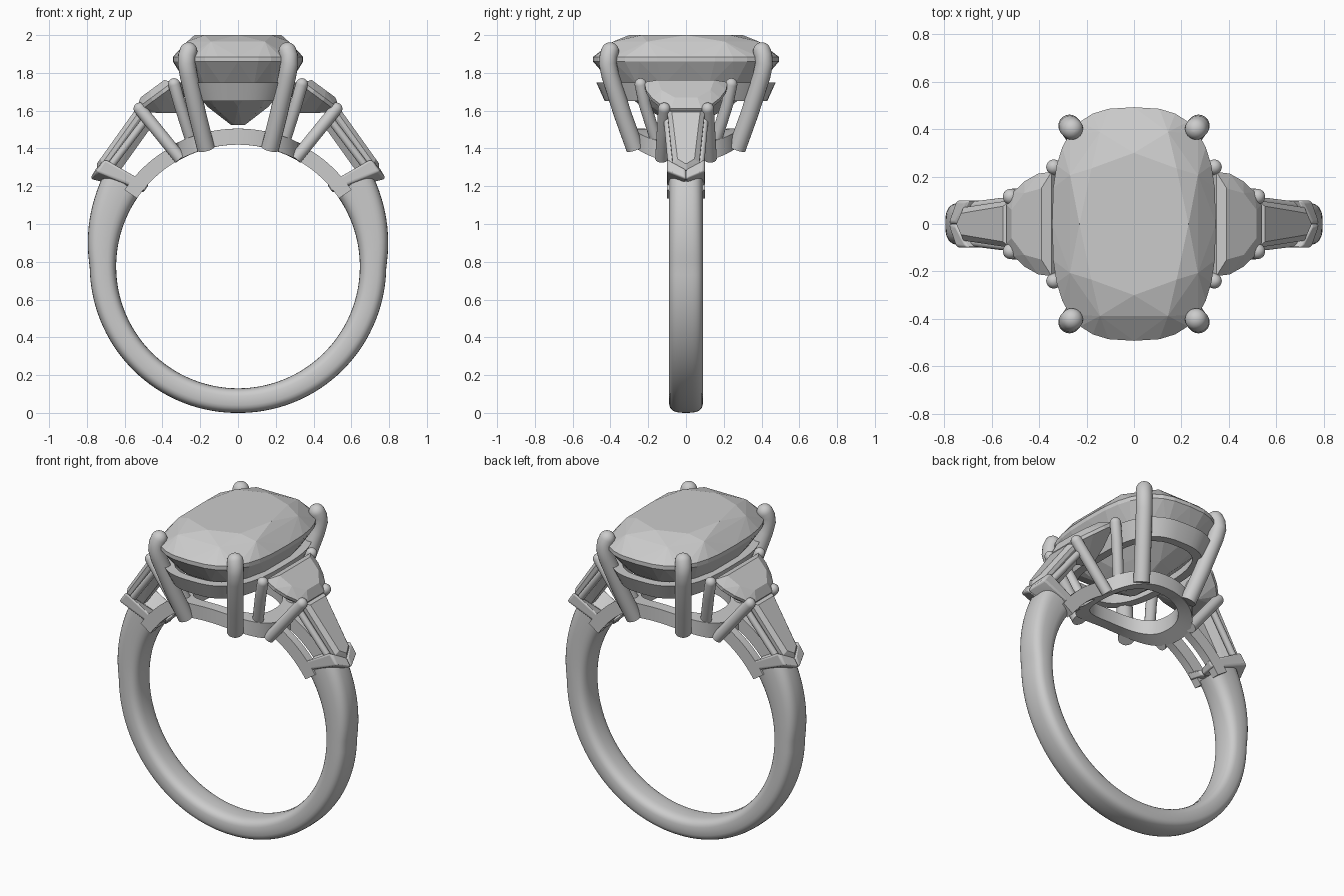
import bpy, bmesh, math
from mathutils import Vector

if "Cube" in bpy.data.objects:
    bpy.data.objects.remove(bpy.data.objects["Cube"])

metal = bpy.data.materials.new("polished grey")
metal.use_nodes = True
GREY = (0.6, 0.6, 0.6, 1)
metal.diffuse_color = GREY
metal.node_tree.nodes["Principled BSDF"].inputs["Base Color"].default_value = GREY

CZ, RI = 0.775, 0.645      # finger hole centre height and radius
SHOULDER = 36              # angle where the shank ends


def finish(name, bm, smooth=None, bevel=0):
    bmesh.ops.recalc_face_normals(bm, faces=bm.faces)
    me = bpy.data.meshes.new(name)
    bm.to_mesh(me)
    bm.free()
    ob = bpy.data.objects.new(name, me)
    bpy.context.collection.objects.link(ob)
    me.materials.append(metal)
    if bevel:
        mod = ob.modifiers.new("soft edges", "BEVEL")
        mod.width, mod.segments = bevel, 3
    if smooth:
        bpy.ops.object.select_all(action="DESELECT")
        ob.select_set(True)
        bpy.context.view_layer.objects.active = ob
        bpy.ops.object.shade_smooth_by_angle(angle=math.radians(smooth))
    return ob


def hull(name, points, **kw):
    bm = bmesh.new()
    verts = [bm.verts.new(p) for p in points]
    res = bmesh.ops.convex_hull(bm, input=verts)
    loose = {v for v in res["geom_interior"] + res["geom_unused"]
             if isinstance(v, bmesh.types.BMVert)}
    bmesh.ops.delete(bm, geom=list(loose), context="VERTS")
    bmesh.ops.dissolve_limit(bm, angle_limit=0.02, verts=bm.verts, edges=bm.edges)
    return finish(name, bm, **kw)


def loft(name, rings, closed=False, smooth=40):
    """Skin a list of equal closed rings, capping the ends unless closed."""
    bm = bmesh.new()
    rows = [[bm.verts.new(p) for p in ring] for ring in rings]
    n = len(rows[0])
    pairs = list(zip(rows, rows[1:])) + ([(rows[-1], rows[0])] if closed else [])
    for a, b in pairs:
        for i in range(n):
            j = (i + 1) % n
            bm.faces.new((a[i], a[j], b[j], b[i]))
    if not closed:
        bm.faces.new(rows[0])
        bm.faces.new(rows[-1])
    return finish(name, bm, smooth=smooth)


def rod(name, path, radius, dome=True, sides=20):
    """Round wire along a path, with a domed far end."""
    pts = [Vector(p) for p in path]
    sizes = [radius] * len(pts)
    if dome:
        end, d = pts[-1], (pts[-1] - pts[-2]).normalized()
        for k in range(1, 7):
            a = k * math.pi / 12.5
            pts.append(end + d * radius * math.sin(a))
            sizes.append(radius * math.cos(a))
    rings = []
    for i, p in enumerate(pts):
        d = (pts[min(i + 1, len(pts) - 1)] - pts[max(i - 1, 0)]).normalized()
        u = d.cross(Vector((0, 1, 0))).normalized()
        v = d.cross(u)
        rings.append([p + sizes[i] * (u * math.cos(t) + v * math.sin(t))
                      for t in (2 * math.pi * k / sides for k in range(sides))])
    return loft(name, rings, smooth=60)


def cushion(a, b, n, power=2.8, shift=0.0):
    """Points of a rounded-rectangle outline."""
    out = []
    for k in range(n):
        t = 2 * math.pi * (k + shift) / n
        c, s = math.cos(t), math.sin(t)
        out.append((a * math.copysign(abs(c) ** (2 / power), c),
                    b * math.copysign(abs(s) ** (2 / power), s)))
    return out


def polar(r, deg, y):
    a = math.radians(deg)
    return (r * math.cos(a), y, CZ + r * math.sin(a))


# Shank: rounded section, thickening towards the shoulders
rings = []
STEPS = 96
for i in range(STEPS + 1):
    deg = SHOULDER - (180 + 2 * SHOULDER) * i / STEPS
    lift = math.degrees(math.asin(math.sin(math.radians(deg))))
    thick = 0.14 + (0.08 * lift / SHOULDER if lift > 0 else 0.01 * lift / 90)
    rings.append([polar(RI + thick / 2 + u, deg, y)
                  for u, y in cushion(thick / 2, 0.09, 28, 3)])
loft("shank", rings)

# Centre stone: faceted cushion cut
levels = [(0.23, 0.30, 2.0, 8, 0), (0.285, 0.41, 1.965, 8, 0.5),
          (0.345, 0.492, 1.885, 32, 0), (0.345, 0.492, 1.86, 32, 0),
          (0.27, 0.39, 1.735, 16, 0.5), (0.16, 0.23, 1.62, 8, 0),
          (0.04, 0.06, 1.525, 8, 0.5)]
hull("centre_stone", [(x, y, z) for a, b, z, n, s in levels
                      for x, y in cushion(a, b, n, 2.8, s)])

# Upper gallery rail: sloping cushion-shaped band under the stone
upper = [(0.32, 0.475, 1.75), (0.275, 0.43, 1.65),
         (0.225, 0.38, 1.65), (0.265, 0.42, 1.75)]
loft("upper_gallery", list(zip(*[[(x, y, z) for x, y in cushion(a, b, 64)]
                                 for a, b, z in upper])), closed=True)

# Lower gallery: oval ring wrapped around the finger hole
lower = [(0.33, 0.285, RI), (0.33, 0.285, RI + 0.085),
         (0.25, 0.215, RI + 0.085), (0.25, 0.215, RI)]
loft("lower_gallery", list(zip(*[[(x, y, CZ + math.sqrt(r * r - x * x))
                                  for x, y in cushion(a, b, 64, 2.4)]
                                 for a, b, r in lower])), closed=True)

for s, side in ((1, "left"), (-1, "right")):
    for f, face in ((-1, "front"), (1, "back")):
        tag = f"{face}_{side}"

        # Main claws
        rod("main_claw_" + tag,
            [(s * x, f * y, z) for x, y, z in
             ((0.17, 0.27, 1.40), (0.215, 0.335, 1.58), (0.262, 0.402, 1.79),
              (0.272, 0.414, 1.85), (0.270, 0.410, 1.89), (0.262, 0.402, 1.915))],
            0.047)

        # Half-moon stone claws
        rod("half_moon_claw_" + tag,
            [(s * x, f * y, z) for x, y, z in
             ((0.24, 0.15, 1.42), (0.31, 0.22, 1.64), (0.338, 0.24, 1.74))], 0.032)

        # Shared claws between the half-moon and tapered stones
        rod("shared_claw_" + tag,
            [(s * x, f * y, z) for x, y, z in
             ((0.305, 0.13, 1.345), (0.52, 0.115, 1.61))], 0.033)

        # Channel wall beside the tapered stone
        rod("channel_wall_" + tag,
            [(s * 0.68, f * 0.075, 1.30), (s * 0.475, f * 0.1, 1.57)], 0.02, dome=False)

        # Inner rail joining shank and gallery
        rail = []
        for k in range(13):
            deg = SHOULDER - 2 + 30 * k / 12
            rail.append([(s * p[0], p[1], p[2]) for p in
                         (polar(r, deg, f * y) for r, y in
                          ((RI, 0.05), (RI + 0.08, 0.05), (RI + 0.08, 0.1), (RI, 0.1)))])
        loft("inner_rail_" + tag, rail)

        # One arm of the chevron end claw
        arm = []
        for x, y, z in ((0.785, 0, 1.24), (0.755, 0, 1.29),
                        (0.75, 0.1, 1.28), (0.705, 0.1, 1.345),
                        (0.505, 0, 1.165), (0.49, 0, 1.195),
                        (0.495, 0.1, 1.175), (0.47, 0.1, 1.21)):
            arm.append((s * x, f * y, z))
        hull("chevron_arm_" + tag, arm, smooth=40, bevel=0.012)

    def slanted(start, end, u, h, lift):
        """Pair of points on a stone lying along a sloping line."""
        p, q = Vector((start[0], 0, start[1])), Vector((end[0], 0, end[1]))
        d = (q - p).normalized()
        c = p.lerp(q, u) + Vector((-d.z, 0, d.x)) * lift
        return [(s * c.x, h, c.z), (s * c.x, -h, c.z)]

    # Half-moon side stone
    a, b = (0.335, 1.735), (0.525, 1.595)
    pts = []
    for u, h in ((0, 0.22), (0.3, 0.212), (0.6, 0.18), (0.85, 0.135), (1, 0.08)):
        pts += slanted(a, b, u, h, 0) + slanted(a, b, u, h, 0.02)
    for u, h, lift in ((0.12, 0.15, 0.055), (0.5, 0.13, 0.055), (0.78, 0.06, 0.055),
                       (0.1, 0.1, -0.08), (0.6, 0.08, -0.08), (0.3, 0.03, -0.13)):
        pts += slanted(a, b, u, h, lift)
    hull("half_moon_stone_" + side, pts)

    # Tapered side stone with a pointed end
    a, b = (0.52, 1.60), (0.745, 1.285)
    pts = []
    for u, h in ((0, 0.1), (0.88, 0.07), (1, 0.005)):
        pts += slanted(a, b, u, h, 0) + slanted(a, b, u, h, -0.02)
    for u, h, lift in ((0.06, 0.075, 0.022), (0.85, 0.045, 0.022), (0.93, 0.004, 0.022),
                       (0.08, 0.04, -0.1), (0.9, 0.02, -0.1)):
        pts += slanted(a, b, u, h, lift)
    hull("tapered_stone_" + side, pts)
